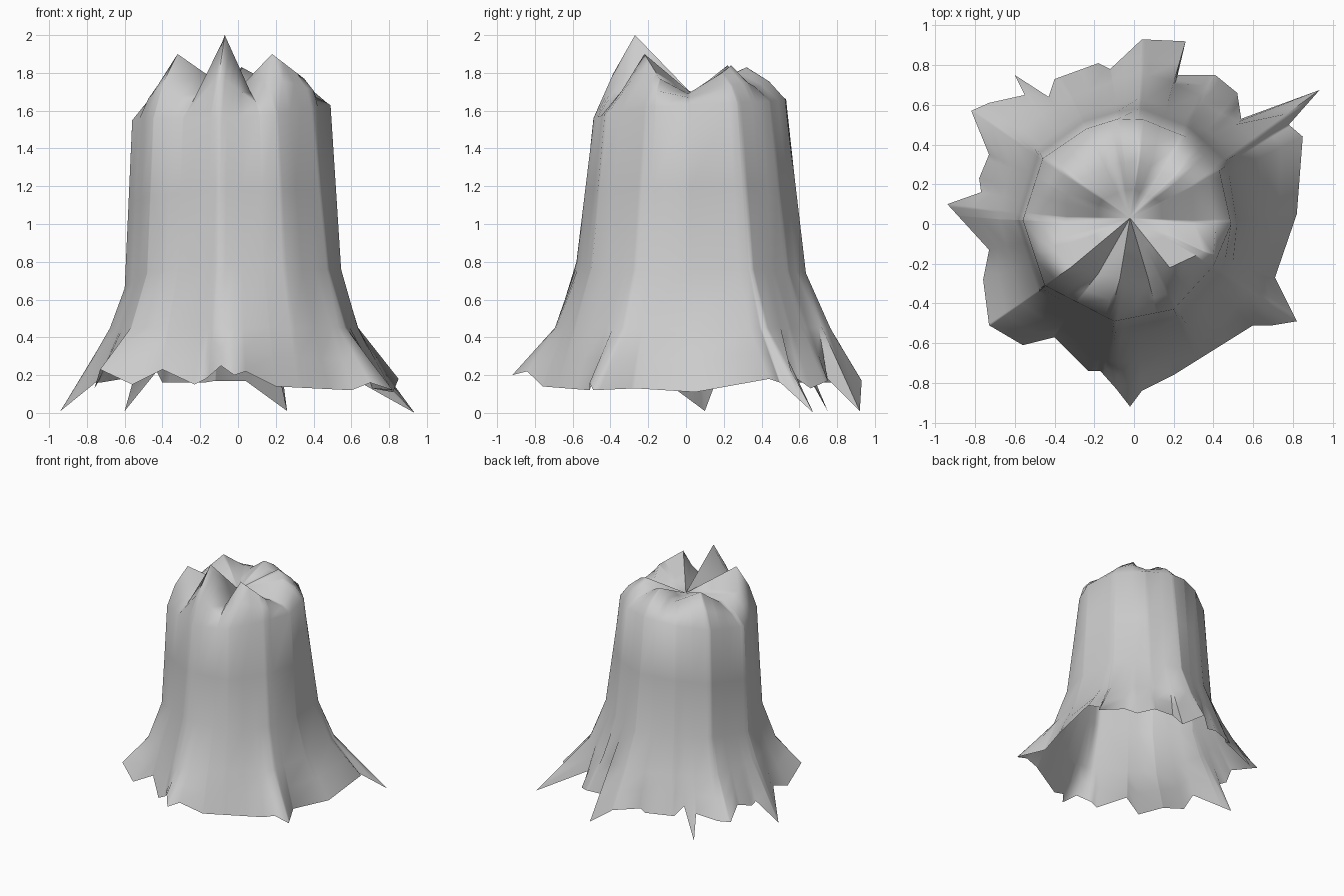
import bpy, bmesh, math

if "Cube" in bpy.data.objects:
    bpy.data.objects.remove(bpy.data.objects["Cube"])

# Ragged root edge, counter-clockwise from the right (x, y, z)
ROOTS = [(.82, .05, .11), (.85, .44, .18), (.78, .50, .16), (.935, .675, .0),
         (.54, .53, .22), (.52, .66, .13), (.41, .75, .17), (.22, .75, .18),
         (.26, .92, .01), (.04, .93, .17), (-.12, .78, .17), (-.18, .81, .16),
         (-.40, .73, .16), (-.43, .64, .22), (-.60, .75, .01), (-.55, .65, .19),
         (-.73, .61, .16), (-.82, .57, .16), (-.73, .35, .20), (-.78, .23, .16),
         (-.77, .16, .17), (-.94, .10, .01), (-.73, -.13, .18), (-.76, -.28, .13),
         (-.73, -.51, .23), (-.56, -.61, .15), (-.40, -.57, .23), (-.23, -.74, .15),
         (-.17, -.74, .18), (-.09, -.83, .25), (-.02, -.92, .20), (.04, -.84, .22),
         (.20, -.76, .14), (.60, -.51, .12), (.70, -.51, .16), (.82, -.49, .12),
         (.71, -.27, .13)]
# Lower trunk, where the roots begin to flare
BODY = [(.546, 0, .76), (.51, .35, .76), (.29, .54, .75), (.03, .635, .74),
        (-.27, .55, .74), (-.50, .38, .72), (-.60, .02, .66), (-.48, -.34, .74),
        (-.10, -.58, .80), (.26, -.50, .76), (.48, -.27, .76)]
# Shoulder of the trunk, just below the broken top
SHOULDER = [(.49, 0, 1.63), (.43, .27, 1.64), (.26, .44, 1.65), (.05, .525, 1.66),
            (-.08, .53, 1.66), (-.24, .48, 1.64), (-.46, .33, 1.60), (-.56, .02, 1.55),
            (-.45, -.31, 1.56), (-.10, -.49, 1.56), (.20, -.43, 1.58), (.40, -.21, 1.62)]
# Splintered rim: peaks and notches between them
RIM = [(.30, .01, 1.69), (.29, .19, 1.80), (.21, .24, 1.84), (.13, .26, 1.77),
       (.02, .32, 1.83), (-.10, .30, 1.74), (-.29, .22, 1.84), (-.34, .15, 1.78),
       (-.34, .03, 1.70), (-.41, -.12, 1.75), (-.32, -.22, 1.90), (-.18, -.25, 1.70),
       (-.07, -.27, 2.0), (.07, -.27, 1.69), (.18, -.22, 1.90), (.35, -.14, 1.77)]
CENTRE = (-.02, .03, 1.69)
TAU = 2 * math.pi


def angle(p):
    return math.atan2(p[1], p[0]) % TAU


def mix(a, b, t):
    return tuple(u + (v - u) * t for u, v in zip(a, b))


def sample(ring, a):
    """Point on a closed outline at angle a."""
    pts = sorted((angle(p), p) for p in ring)
    pts = [(pts[-1][0] - TAU, pts[-1][1])] + pts + [(pts[0][0] + TAU, pts[0][1])]
    a %= TAU
    for (a0, p0), (a1, p1) in zip(pts, pts[1:]):
        if a0 <= a <= a1:
            return mix(p0, p1, (a - a0) / max(a1 - a0, 1e-6))


def column(a):
    """All points of the trunk at one angle, from roots up to the rim."""
    root, body, top, rim = (sample(r, a) for r in (ROOTS, BODY, SHOULDER, RIM))
    near = [sample(ROOTS, a + d * .1) for d in (-2, -1, 0, 1, 2)]
    r = sum(math.hypot(p[0], p[1]) for p in near) / 5
    soft = (r * math.cos(a), r * math.sin(a), .2)
    flare = mix(body, soft, .34 + .16 * math.sin(a) ** 2)[:2] + (.45,)
    low = mix(flare, root, .5)
    bulge = mix(top, rim, .5)
    bulge = (bulge[0] * 1.04, bulge[1] * 1.04, bulge[2] + .01)
    inner = mix(rim, CENTRE, .5)
    return [root, low, flare, body, mix(body, top, .5), top, bulge, rim, inner]


angles = []
for a in sorted(angle(p) for p in ROOTS + BODY + SHOULDER + RIM):
    if not angles or a - angles[-1] > .002:
        angles.append(a)

# Hollow tree stump, open underneath
bm = bmesh.new()
cols = [[bm.verts.new(p) for p in column(a)] for a in angles]
hub = bm.verts.new(CENTRE)
for i, c in enumerate(cols):
    d = cols[(i + 1) % len(cols)]
    for k in range(len(c) - 1):
        bm.faces.new((c[k], d[k], d[k + 1], c[k + 1]))
    bm.faces.new((c[-1], d[-1], hub))
mesh = bpy.data.meshes.new("tree_stump")
bm.to_mesh(mesh)
bm.free()
stump = bpy.data.objects.new("tree_stump", mesh)
bpy.context.collection.objects.link(stump)
bpy.context.view_layer.objects.active = stump
stump.select_set(True)
bpy.ops.object.shade_smooth_by_angle(angle=math.radians(75))
